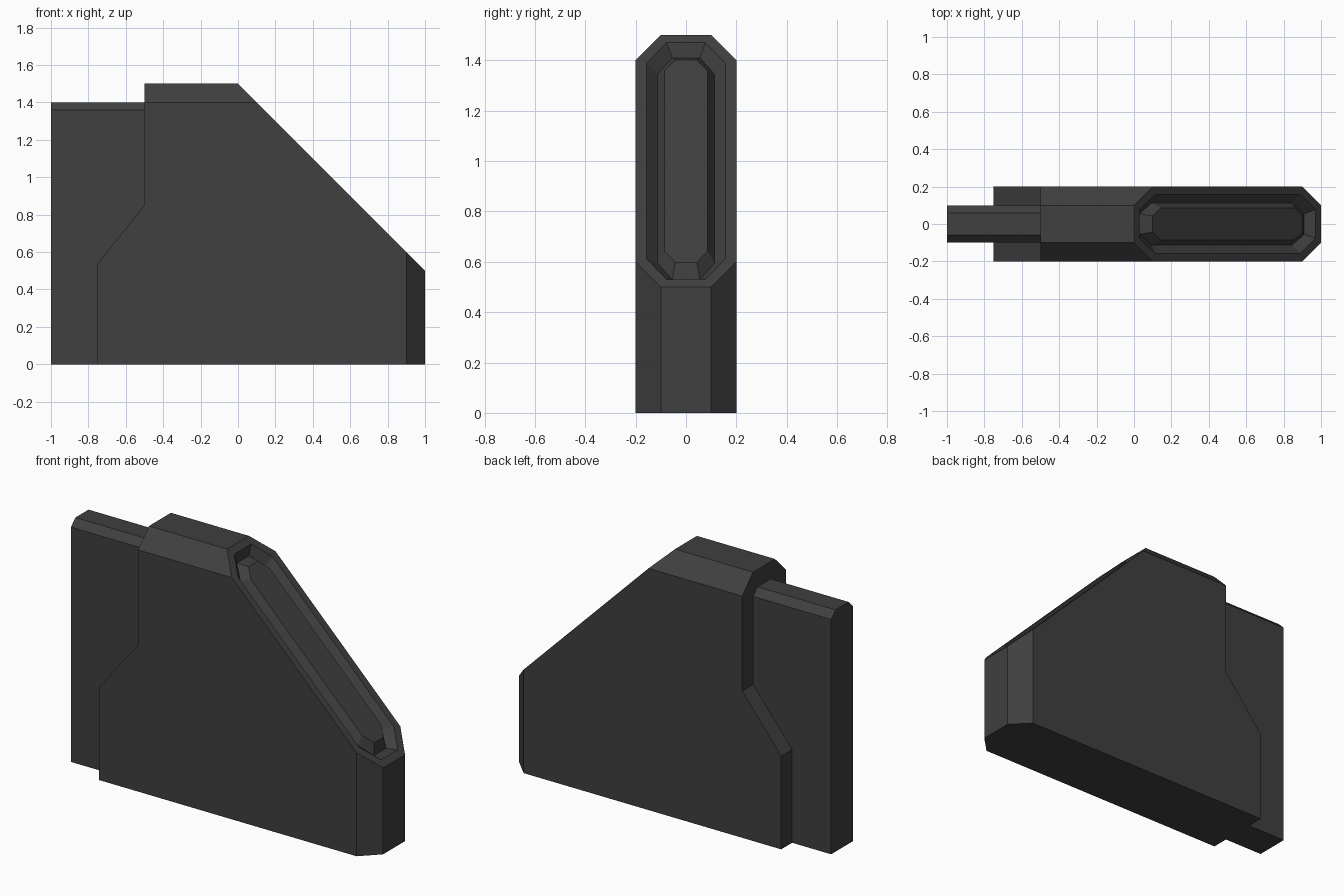
import bpy
import bmesh

cube = bpy.data.objects.get("Cube")
if cube:
    bpy.data.objects.remove(cube, do_unlink=True)

grey = bpy.data.materials.new("dark grey")
grey.use_nodes = True
colour = (0.05, 0.05, 0.05, 1)
grey.diffuse_color = colour
grey.node_tree.nodes["Principled BSDF"].inputs["Base Color"].default_value = colour


def chamfered_slab(bm, side, crest, half, crest_half, skip=()):
    """Loft side outline -> crest outline -> mirrored crest -> mirrored side."""
    layers = [(side, -half), (crest, -crest_half), (crest, crest_half), (side, half)]
    rings = [[bm.verts.new((x, y, z)) for x, z in outline] for outline, y in layers]
    n = len(side)
    for a, b in zip(rings, rings[1:]):
        for i in range(n):
            if i not in skip:
                j = (i + 1) % n
                bm.faces.new((a[i], a[j], b[j], b[i]))
    bm.faces.new(rings[0])
    bm.faces.new(rings[-1])


def slope_ring(bm, end, corner, narrow, wide, depth):
    """Octagon on the 45 degree slope, sunk by depth along its normal."""
    outline = [(end, narrow), (corner, wide), (1 - corner, wide), (1 - end, narrow)]
    outline += [(u, -y) for u, y in reversed(outline)]
    return [bm.verts.new((u - depth, y, 1.5 - u - depth)) for u, y in outline]


def finish(bm, name):
    bmesh.ops.remove_doubles(bm, verts=bm.verts[:], dist=0.0005)
    bmesh.ops.recalc_face_normals(bm, faces=bm.faces[:])
    mesh = bpy.data.meshes.new(name)
    bm.to_mesh(mesh)
    bm.free()
    mesh.materials.append(grey)
    bpy.context.collection.objects.link(bpy.data.objects.new(name, mesh))


# Main body, left open on the slope
bm = bmesh.new()
back = [(-0.5, 0.85), (-0.75, 0.54)]
side = [(-0.75, 0), (0.9, 0), (0.9, 0.6), (0.1, 1.4), (-0.5, 1.4)] + back
crest = [(-0.75, 0), (1, 0), (1, 0.5), (0, 1.5), (-0.5, 1.5)] + back
chamfered_slab(bm, side, crest, 0.2, 0.1, skip=(2,))

# Slope: flat rim, V groove and raised centre panel
rings = [slope_ring(bm, *r) for r in (
    (0, 0.1, 0.1, 0.2, 0),
    (0.03, 0.112, 0.077, 0.157, 0),
    (0.06, 0.125, 0.055, 0.113, 0.03),
    (0.098, 0.143, 0.043, 0.086, 0),
)]
for a, b in zip(rings, rings[1:]):
    for i in range(8):
        j = (i + 1) % 8
        bm.faces.new((a[i], a[j], b[j], b[i]))
bm.faces.new(rings[-1])
finish(bm, "main_body")

# Thin rear tab fitted against the stepped back of the body
bm = bmesh.new()
foot = [(-1, 0), (-0.75, 0), (-0.75, 0.54), (-0.5, 0.85)]
chamfered_slab(bm, foot + [(-0.5, 1.36), (-1, 1.36)],
               foot + [(-0.5, 1.4), (-1, 1.4)], 0.1, 0.06)
finish(bm, "rear_tab")
